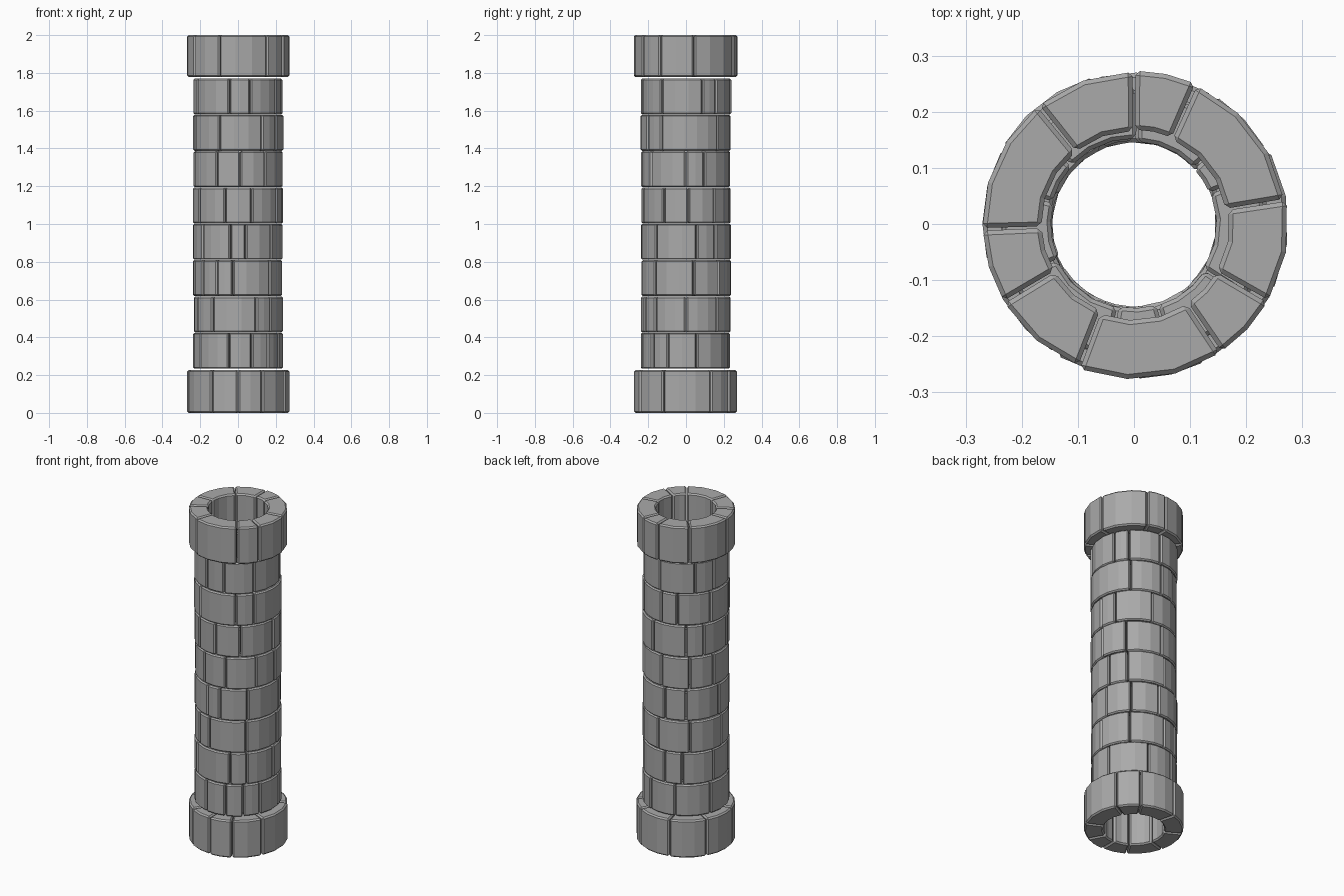
import bpy, bmesh, random
from math import radians, cos, sin, ceil, tau

random.seed(4)
if "Cube" in bpy.data.objects:
    bpy.data.objects.remove(bpy.data.objects["Cube"], do_unlink=True)

stone = bpy.data.materials.new("grey stone")
stone.use_nodes = True
stone.diffuse_color = (0.4, 0.4, 0.4, 1)
stone.node_tree.nodes["Principled BSDF"].inputs["Base Color"].default_value = (0.4, 0.4, 0.4, 1)


def add_block(bm, start, end, inner, outer, low, high, chamfer):
    """One curved stone: a swept rectangle with chamfered edges."""
    steps = max(2, ceil((end - start) / radians(19)))
    sections = []
    for i in range(steps + 1):
        a = start + (end - start) * i / steps
        corners = ((inner, low), (outer, low), (outer, high), (inner, high))
        sections.append([bm.verts.new((r * cos(a), r * sin(a), z)) for r, z in corners])
    faces = [bm.faces.new(sections[0]), bm.faces.new(sections[-1][::-1])]
    for s, t in zip(sections, sections[1:]):
        for k in range(4):
            n = (k + 1) % 4
            faces.append(bm.faces.new((s[k], t[k], t[n], s[n])))
    bmesh.ops.recalc_face_normals(bm, faces=faces)
    edges = {e for f in faces for e in f.edges if e.calc_face_angle(0) > radians(50)}
    bmesh.ops.bevel(bm, geom=list(edges), offset=chamfer, segments=1,
                    affect='EDGES', profile=0.5, clamp_overlap=True)


def stone_ring(name, joints, inner, outer, low, high, chamfer):
    """A ring of stones split at the joint angles, in degrees."""
    bm = bmesh.new()
    angles = sorted(radians(j) for j in joints)
    for a, b in zip(angles, angles[1:] + [angles[0] + tau]):
        gap = 0.0025 / outer
        shift = random.uniform(-0.004, 0.004)
        add_block(bm, a + gap, b - gap, inner + shift, outer + shift, low, high, chamfer)
    mesh = bpy.data.meshes.new(name)
    bm.to_mesh(mesh)
    bm.free()
    mesh.materials.append(stone)
    ring = bpy.data.objects.new(name, mesh)
    bpy.context.collection.objects.link(ring)


# Wide rings at the foot and the head
stone_ring("base_ring", (29, 58, 105, 150, 195, 239, 270, 298, 334),
           0.168, 0.273, 0, 0.226, 0.008)
stone_ring("top_ring", (9, 66, 90, 129, 182, 211, 249, 304, 330),
           0.168, 0.273, 1.778, 2, 0.008)

# Shaft courses, from the bottom up
courses = (
    (14, 70, 110, 160, 214, 258, 288, 312, 336),
    (0, 44, 95, 120, 165, 205, 236, 294, 317),
    (10, 46, 85, 130, 180, 218, 242, 263, 316),
    (14, 41, 95, 125, 175, 218, 260, 280, 318),
    (3, 39, 90, 130, 165, 210, 253, 288, 330),
    (0, 24, 75, 125, 150, 195, 242, 273, 308),
    (45, 90, 113, 160, 200, 246, 302, 327),
    (22, 43, 88, 137, 165, 205, 259, 286, 327),
)
bottom, top = 0.233, 1.771
height = (top - bottom) / len(courses)
for i, joints in enumerate(courses):
    z = bottom + i * height
    stone_ring(f"shaft_course_{i + 1}", joints, 0.149, 0.237,
               z + 0.001, z + height - 0.001, 0.007)
